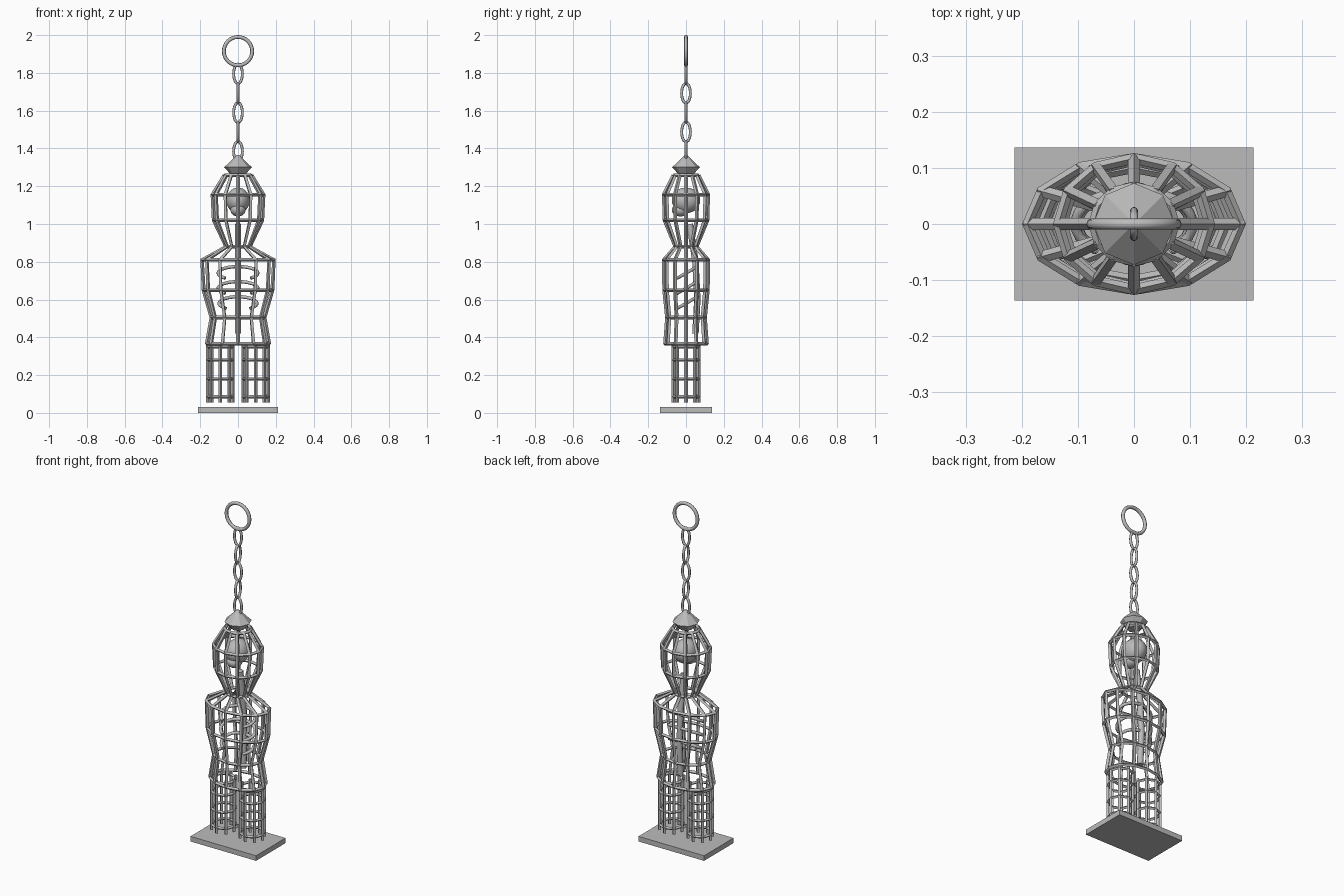
import bpy
from math import sin, cos, pi, radians
from mathutils import Matrix

cube = bpy.data.objects.get("Cube")
if cube:
    bpy.data.objects.remove(cube, do_unlink=True)


def material(name, shade):
    mat = bpy.data.materials.new(name)
    mat.use_nodes = True
    colour = (shade, shade, shade, 1)
    mat.diffuse_color = colour
    mat.node_tree.nodes["Principled BSDF"].inputs["Base Color"].default_value = colour
    return mat


GREY = material("plain grey", 0.5)


def finish(obj, name, smooth=False):
    obj.name = name
    obj.data.materials.append(GREY)
    if smooth:
        bpy.ops.object.shade_smooth_by_angle(angle=radians(40))


def tubes(name, paths, radius, closed=False, resolution=0):
    """Sweep a round or square section along several paths."""
    curve = bpy.data.curves.new(name, 'CURVE')
    curve.dimensions = '3D'
    curve.bevel_depth = radius
    curve.bevel_resolution = resolution
    curve.use_fill_caps = True
    for path in paths:
        spline = curve.splines.new('POLY')
        spline.points.add(len(path) - 1)
        for point, co in zip(spline.points, path):
            point.co = (*co, 1)
        spline.use_cyclic_u = closed
        spline.use_smooth = resolution > 0
    obj = bpy.data.objects.new(name, curve)
    bpy.context.collection.objects.link(obj)
    obj.data.materials.append(GREY)


def ellipse(rx, ry, z, sides, x=0):
    return [(x + rx * cos(2 * pi * i / sides), ry * sin(2 * pi * i / sides), z)
            for i in range(sides)]


def cage(name, levels, sides, thickness, x=0, hoops=None):
    """Bars running through every level, with a hoop around each."""
    rings = [ellipse(rx, ry, z, sides, x) for z, rx, ry in levels]
    tubes(name + "_bars", list(zip(*rings)), thickness)
    tubes(name + "_hoops", hoops or rings, thickness * 0.9, closed=True)


def ball(name, location, scale):
    bpy.ops.mesh.primitive_uv_sphere_add(segments=24, ring_count=14, location=location)
    obj = bpy.context.object
    obj.scale = scale
    finish(obj, name, True)


# Base slab
bpy.ops.mesh.primitive_cube_add(size=1, location=(0, 0, 0.015))
bpy.context.object.scale = (0.426, 0.273, 0.03)
finish(bpy.context.object, "base")

# Body cage, from hips to crown: height, half width, half depth
cage("body_cage", [
    (0.365, 0.165, 0.11), (0.505, 0.14, 0.10), (0.65, 0.182, 0.115),
    (0.81, 0.19, 0.117), (0.88, 0.065, 0.057), (1.02, 0.128, 0.113),
    (1.155, 0.135, 0.117), (1.257, 0.072, 0.066)], 12, 0.0105)

# Leg cages
for side, x in (("left", 0.093), ("right", -0.093)):
    hoops = [ellipse(0.066, 0.066, z, 8, x) for z in (0.085, 0.18, 0.28, 0.35)]
    cage(side + "_leg_cage", [(0.055, 0.066, 0.066), (0.365, 0.066, 0.066)],
         8, 0.0095, x, hoops)

# Two-part cap
for name, z, depth, low, high in (("cap_roof", 1.333, 0.065, 0.073, 0.006),
                                  ("cap_underside", 1.279, 0.043, 0.035, 0.073)):
    bpy.ops.mesh.primitive_cone_add(vertices=8, radius1=low, radius2=high,
                                    depth=depth, location=(0, 0, z))
    finish(bpy.context.object, name)


# Chain links alternate between facing front and facing sideways
def loop(rx, rz, z, sideways, sides=24):
    points = [(rx * cos(2 * pi * i / sides), 0, z + rz * sin(2 * pi * i / sides))
              for i in range(sides)]
    return [(y, x, h) if sideways else (x, y, h) for x, y, h in points]


tubes("chain_links", [loop(0.023, 0.052, 1.385 + 0.1025 * i, i % 2) for i in range(5)],
      0.0075, True, 2)
tubes("hanging_ring", [loop(0.075, 0.075, 1.915, False, 32)], 0.010, True, 2)

# Skeleton inside the cage
ball("skull", (0, 0, 1.125), (0.062, 0.075, 0.068))
ball("jaw", (0, -0.03, 1.075), (0.04, 0.045, 0.035))
tubes("spine", [[(0, 0.05, 0.42), (0, 0.06, 0.6), (0, 0.05, 0.8), (0, 0.02, 1.0)]], 0.017, resolution=2)
angles = [radians(a) for a in range(-140, 141, 14)]
tubes("rib_bones", [[(w * sin(a), 0.06 * cos(a), z + 0.035 * cos(a)) for a in angles]
                    for z, w in ((0.74, 0.105), (0.66, 0.105), (0.58, 0.1))],
      0.009, resolution=2)
